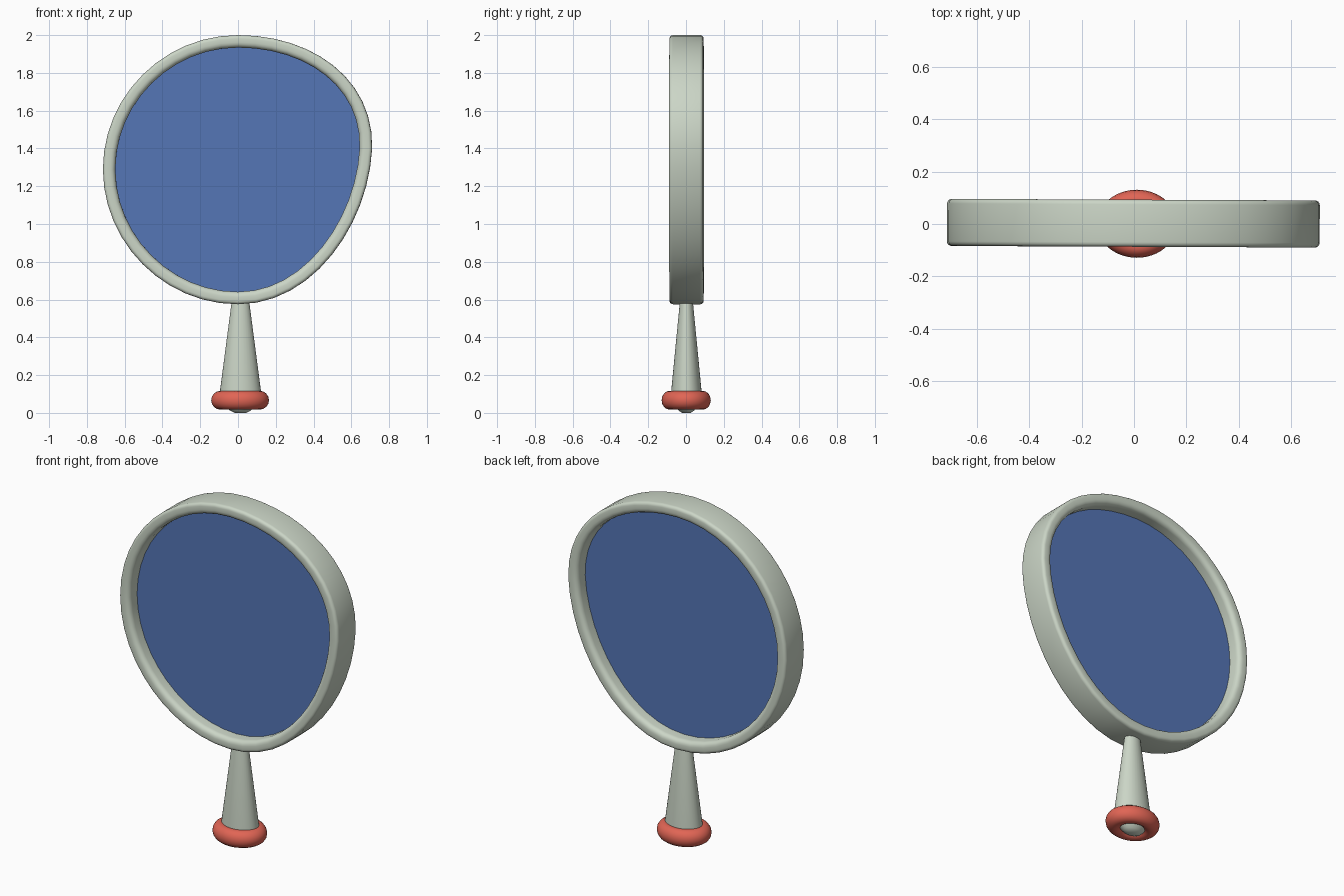
import bpy, bmesh, math
from mathutils import Vector
from mathutils.geometry import interpolate_bezier

if "Cube" in bpy.data.objects:
    bpy.data.objects.remove(bpy.data.objects["Cube"])


def material(name, rgb):
    m = bpy.data.materials.new(name)
    m.diffuse_color = (*rgb, 1)
    m.use_nodes = True
    m.node_tree.nodes["Principled BSDF"].inputs["Base Color"].default_value = m.diffuse_color
    return m


def finish(name, bm, mat, angle=40):
    bmesh.ops.recalc_face_normals(bm, faces=bm.faces)
    me = bpy.data.meshes.new(name)
    bm.to_mesh(me)
    bm.free()
    ob = bpy.data.objects.new(name, me)
    bpy.context.collection.objects.link(ob)
    me.materials.append(mat)
    bpy.ops.object.select_all(action='DESELECT')
    ob.select_set(True)
    bpy.context.view_layer.objects.active = ob
    bpy.ops.object.shade_smooth_by_angle(angle=math.radians(angle))
    return ob


def loft(bm, rings, closed=False):
    # bridge successive rings of points with quads
    vs = [[bm.verts.new(p) for p in r] for r in rings]
    for i in range(len(vs) if closed else len(vs) - 1):
        a, b = vs[i], vs[(i + 1) % len(vs)]
        for j in range(len(a)):
            k = (j + 1) % len(a)
            bm.faces.new((a[j], a[k], b[k], b[j]))
    return vs


grey = material("frame_grey", (0.60, 0.67, 0.57))
blue = material("glass_blue", (0.09, 0.18, 0.47))
red = material("knob_red", (0.75, 0.13, 0.09))

# Slightly lopsided outline: four bezier quarters (x, z)
knots = [((0, 2), (-.39, 2), (.39, 2)),
         ((.71, 1.4), (.72, 1.77), (.69, 1.0)),
         ((0, .575), (.40, .575), (-.39, .575)),
         ((-.715, 1.29), (-.715, .90), (-.715, 1.68))]
outline = []
for i in range(4):
    p, _, h1 = knots[i]
    q, h2, _ = knots[(i + 1) % 4]
    seg = interpolate_bezier(*[Vector((*c, 0)) for c in (p, h1, h2, q)], 13)
    outline += [Vector((s.x, s.y)) for s in seg[:-1]]
n = len(outline)
inward = []
for i in range(n):
    t = (outline[(i + 1) % n] - outline[i - 1]).normalized()
    inward.append(Vector((t.y, -t.x)))


def outline_ring(inset, y):
    return [(p.x + d.x * inset, y, p.y + d.y * inset) for p, d in zip(outline, inward)]


# Rim: rounded rectangle cross-section swept round the outline
W, D = .066, .09
section = []
for ci, cy, start, r in ((W, D, 0, .028), (0, D, 90, .018), (0, -D, 180, .018), (W, -D, 270, .028)):
    mx = ci - r if ci else r
    my = cy - math.copysign(r, cy)
    for k in range(5):
        a = math.radians(start + k * 22.5)
        section.append((mx + r * math.cos(a), my + r * math.sin(a)))
bm = bmesh.new()
loft(bm, [outline_ring(i, y) for i, y in section], closed=True)
rim = finish("mirror_rim", bm, grey)

# Glass: thin pane recessed in the middle of the rim
bm = bmesh.new()
ends = loft(bm, [outline_ring(W - .005, y) for y in (-.015, .015)])
for e in ends:
    bm.faces.new(e)
glass = finish("mirror_glass", bm, blue)
for ob in (rim, glass):
    ob.rotation_euler.z = math.radians(-.25)
    ob.location.y = .003

# Handle: tapered oval shaft with rounded foot
profile = [(.03, .0), (.055, .012), (.078, .035), (.108, .08), (.108, .12), (.045, .6)]
bm = bmesh.new()
ends = loft(bm, [[(.013 + r * math.cos(j * math.tau / 32), .002 + .74 * r * math.sin(j * math.tau / 32), z)
                  for j in range(32)] for r, z in profile])
bm.faces.new(ends[0])
bm.faces.new(ends[-1])
finish("handle", bm, grey)

# Knob: oval ring round the foot of the handle
bpy.ops.mesh.primitive_torus_add(major_segments=48, minor_segments=16, major_radius=.103,
                                 minor_radius=.05, location=(.011, .001, .067))
knob = bpy.context.object
knob.name = "handle_knob"
knob.scale.y = .85
knob.data.materials.append(red)
bpy.ops.object.shade_smooth_by_angle(angle=math.radians(60))
